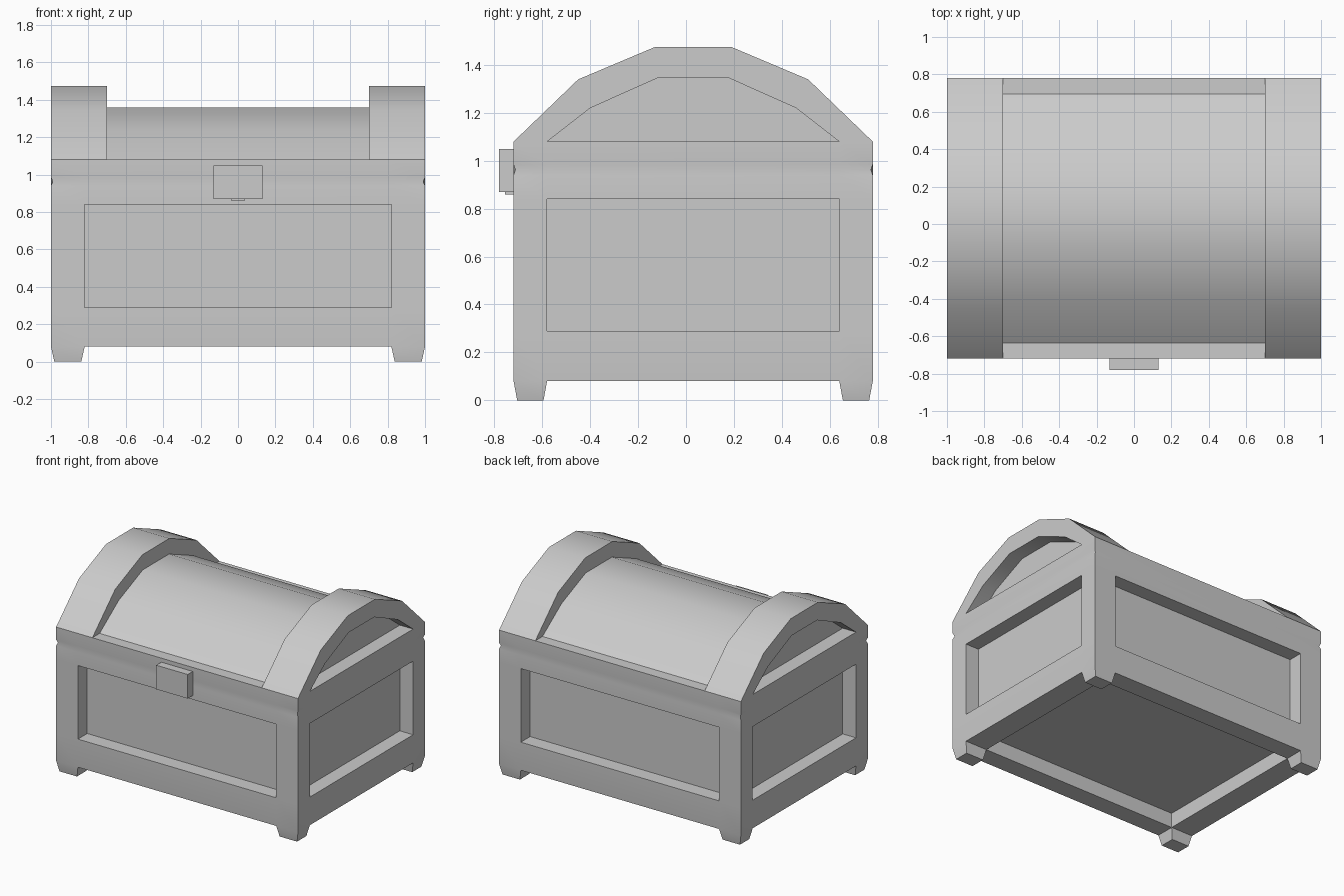
import bpy, bmesh, math
from mathutils import Vector

if "Cube" in bpy.data.objects:
    bpy.data.objects.remove(bpy.data.objects["Cube"])

YC = 0.03          # the box sits slightly back so the clasp fits in the bounds
HX, HY = 1.0, 0.75
IX, IY = 0.82, 0.61  # inner edge of the corner posts
DEPTH = 0.11


def finish(name, bm):
    bmesh.ops.recalc_face_normals(bm, faces=bm.faces)
    me = bpy.data.meshes.new(name)
    bm.to_mesh(me)
    bm.free()
    me.polygons.foreach_set("use_smooth", [True] * len(me.polygons))
    me.set_sharp_from_angle(angle=math.radians(30))
    ob = bpy.data.objects.new(name, me)
    bpy.context.collection.objects.link(ob)
    return ob


def box(bm, lo, hi):
    vs = bmesh.ops.create_cube(bm, size=1)["verts"]
    for v in vs:
        v.co = Vector([(a + b) / 2 + c * (b - a) for a, b, c in zip(lo, hi, v.co)])


def push(bm, face, offset):
    """Extrude one face and move it; returns the new face."""
    new = bmesh.ops.extrude_discrete_faces(bm, faces=[face])["faces"][0]
    for v in new.verts:
        v.co += Vector(offset)
    return new


# Chest body: box cut into posts and rails
bm = bmesh.new()
box(bm, (-HX, YC - HY, 0.08), (HX, YC + HY, 1.08))
cuts = [(0, s * IX) for s in (-1, 1)] + [(1, YC + s * IY) for s in (-1, 1)]
cuts += [(2, z) for z in (0.29, 0.84, 0.94, 0.963, 0.985)]
for axis, value in cuts:
    co, no = Vector((0, 0, 0)), Vector((0, 0, 0))
    co[axis], no[axis] = value, 1
    bmesh.ops.bisect_plane(bm, geom=bm.verts[:] + bm.edges[:] + bm.faces[:],
                           plane_co=co, plane_no=no)
# Small notch in each corner where lid and base meet
for v in bm.verts:
    if abs(v.co.z - 0.963) < 1e-3 and abs(v.co.x) > 0.99 and abs(v.co.y - YC) > 0.74:
        v.co.x *= 0.99
        v.co.y = YC + (v.co.y - YC) * 0.99
bm.normal_update()
# Recessed panels and feet
panels, corners = [], []
for f in bm.faces:
    c = f.calc_center_median()
    n = f.normal
    mid = abs(c.x) < 0.1 or abs(n.x) > 0.9
    mid = mid and (abs(c.y - YC) < 0.1 or abs(n.y) > 0.9)
    if n.z < -0.9:
        if mid:
            panels.append(f)
        elif abs(c.x) > IX and abs(c.y - YC) > IY:
            corners.append(f)
    elif abs(n.z) < 0.1 and mid and 0.29 < c.z < 0.84:
        panels.append(f)
for f in panels:
    push(bm, f, -f.normal * DEPTH)
for f in corners:
    new = push(bm, f, (0, 0, -0.08))
    c = new.calc_center_median()
    for v in new.verts:
        v.co.x -= math.copysign(0.018, v.co.x - c.x)
        v.co.y -= math.copysign(0.015, v.co.y - c.y)
finish("chest_body", bm)


# Lid arches, as half profiles of (distance from centre, height)
def arch(half):
    return [(YC - y, z) for y, z in half] + [(YC + y, z) for y, z in reversed(half)]


OUTER = arch([(0.75, 1.08), (0.48, 1.34), (0.16, 1.475)])
INNER = arch([(0.61, 1.08), (0.43, 1.22), (0.15, 1.345)])
MIDDLE = arch([(0.665, 1.08), (0.44, 1.24), (0.155, 1.36)])


def loft(name, rings):
    """Join arch profiles placed along x and cap both ends."""
    bm = bmesh.new()
    rows = [[bm.verts.new((x, y, z)) for y, z in prof] for x, prof in rings]
    for a, b in zip(rows, rows[1:]):
        for i in range(len(a) - 1):
            bm.faces.new((a[i], a[i + 1], b[i + 1], b[i]))
    bm.faces.new(rows[0])
    bm.faces.new(rows[-1])
    return finish(name, bm)


loft("lid_middle", [(-0.7, MIDDLE), (0.7, MIDDLE)])
for side, s in (("left", -1), ("right", 1)):
    loft("lid_band_" + side, [(s * 0.7, OUTER), (s, OUTER), (s, INNER), (s * (1 - DEPTH), INNER)])

# Clasp on the front with a small catch below
bm = bmesh.new()
box(bm, (-0.13, -0.78, 0.87), (0.13, -0.71, 1.05))
box(bm, (-0.035, -0.755, 0.86), (0.035, -0.71, 0.88))
finish("clasp", bm)
